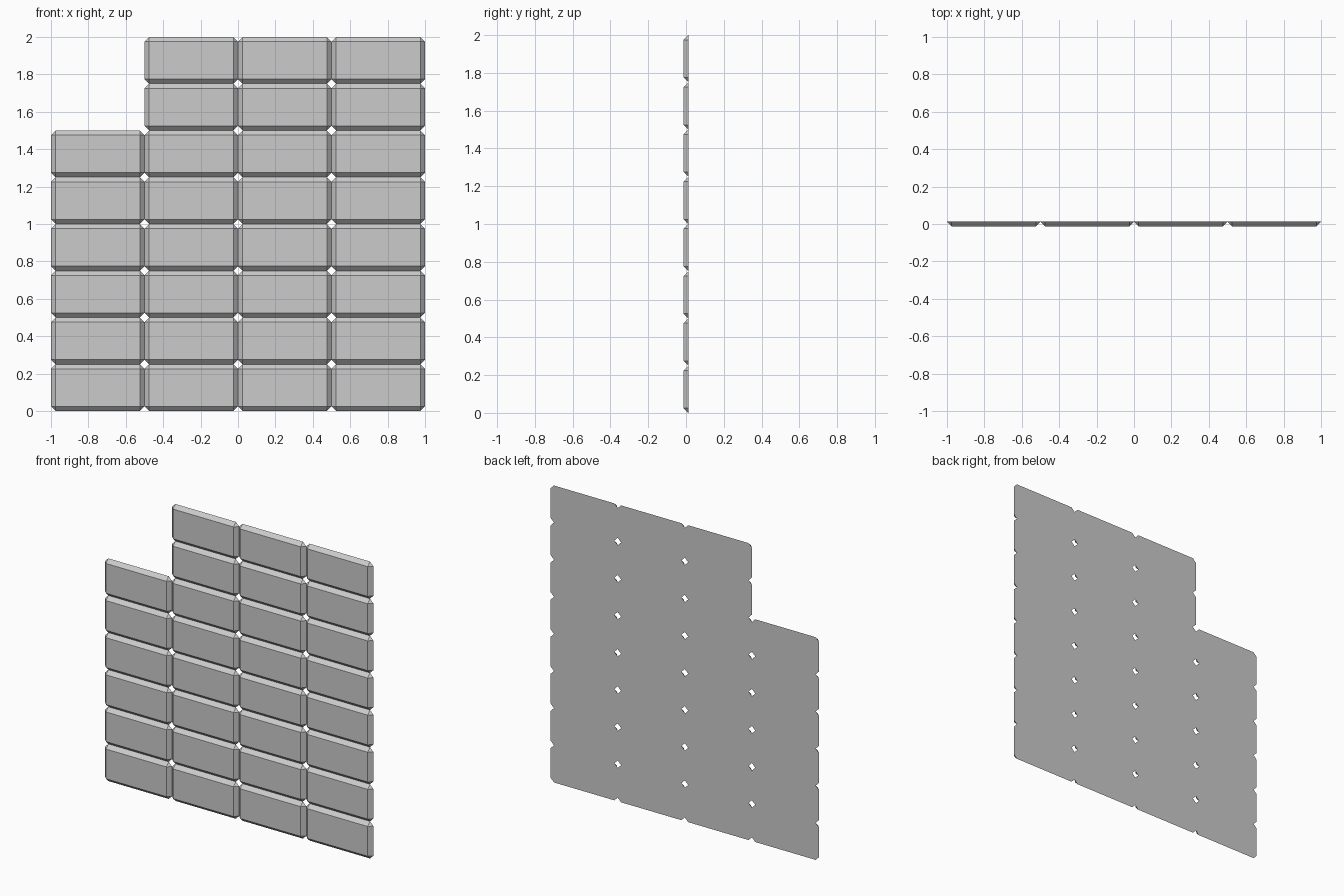
import bpy, bmesh

if "Cube" in bpy.data.objects:
    bpy.data.objects.remove(bpy.data.objects["Cube"])

W, H, C = 0.5, 0.25, 0.025      # tile width, height, chamfer / thickness
BACK, FRONT = C / 2, -C / 2


def add_tile(bm, x, z):
    """Chamfered tile: octagonal flat back tapering to a rectangular front."""
    a, b = W / 2, H / 2
    corners = [(-1, -1), (1, -1), (1, 1), (-1, 1)]
    front = [bm.verts.new((x + sx * (a - C), FRONT, z + sz * (b - C))) for sx, sz in corners]
    back = []
    for sx, sz in corners:
        side = bm.verts.new((x + sx * a, BACK, z + sz * (b - C)))
        cap = bm.verts.new((x + sx * (a - C), BACK, z + sz * b))
        back.append((side, cap) if sx * sz > 0 else (cap, side))
    bm.faces.new(front)
    bm.faces.new([v for pair in reversed(back) for v in reversed(pair)])
    for i in range(4):
        j = (i + 1) % 4
        bm.faces.new((back[i][0], back[i][1], front[i]))                 # corner facet
        bm.faces.new((back[i][1], back[j][0], front[j], front[i]))       # edge chamfer


# Wall panel: 4 columns of tiles, the left column two rows shorter
bm = bmesh.new()
for col in range(4):
    for row in range(6 if col == 0 else 8):
        add_tile(bm, -1 + W * (col + 0.5), H * (row + 0.5))

mesh = bpy.data.meshes.new("tiled_wall_panel")
bm.to_mesh(mesh)
bm.free()
panel = bpy.data.objects.new("tiled_wall_panel", mesh)
bpy.context.collection.objects.link(panel)
